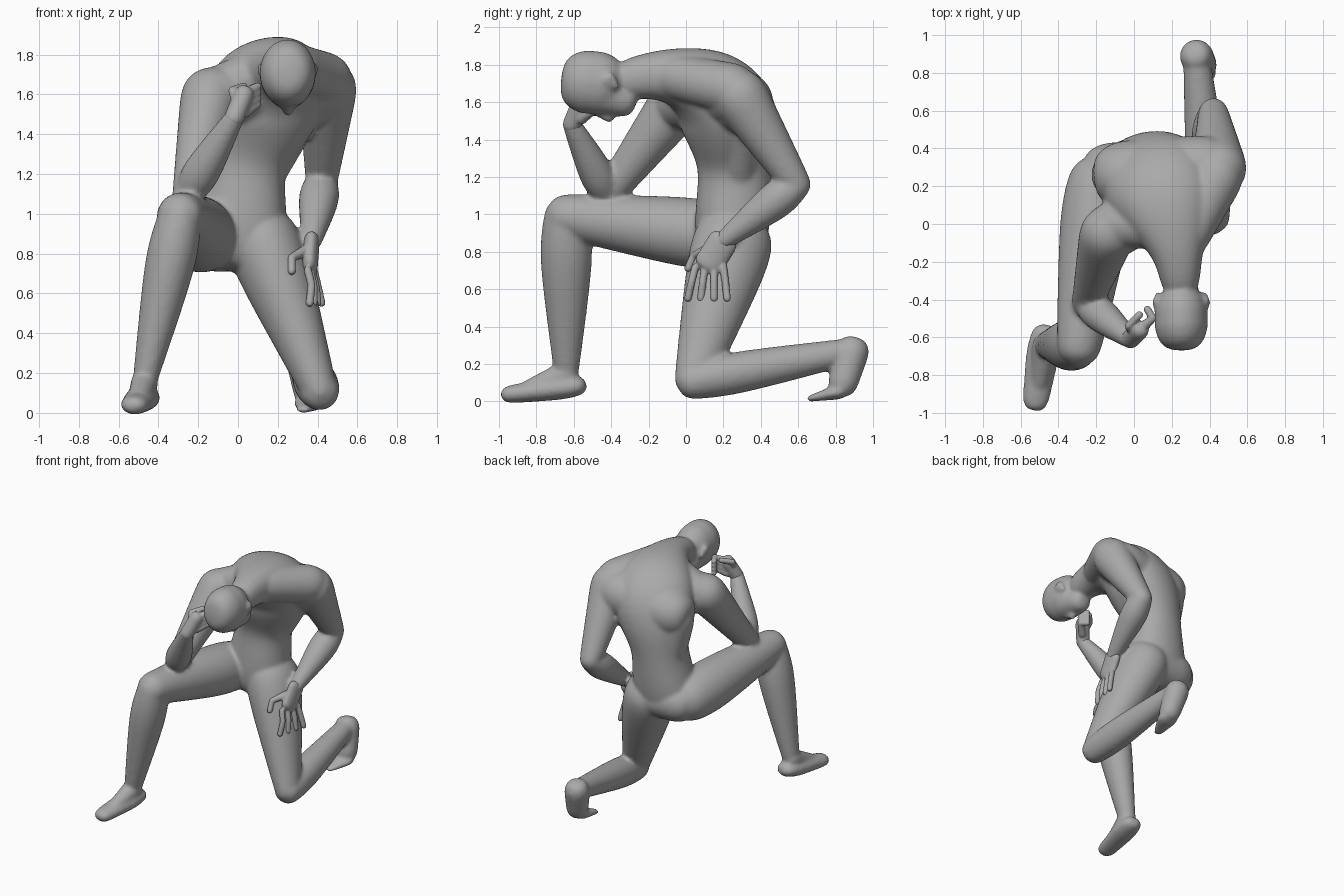
import bpy, bmesh
from math import cos, sin, pi, sqrt, radians, copysign
from mathutils import Vector

cube = bpy.data.objects.get("Cube")
if cube:
    bpy.data.objects.remove(cube, do_unlink=True)

clay = bpy.data.materials.new("grey clay")
clay.use_nodes = True
GREY = (.4, .4, .4, 1)
clay.diffuse_color = GREY
clay.node_tree.nodes["Principled BSDF"].inputs["Base Color"].default_value = GREY

SIDES = 12
STEPS = 5
ROUNDING = 1.05  # makes up for the shrinkage of subdivision


def point(x, y, z):
    return Vector((x, y, z))


def loft(bm, stations, power=1):
    """Closed tube through (centre, half width, half depth, turn) stations."""
    rings = []
    last = len(stations) - 1
    for i, (centre, width, depth, turn) in enumerate(stations):
        before = stations[max(i - 1, 0)][0]
        after = stations[min(i + 1, last)][0]
        along = (after - before).normalized()
        side = point(cos(radians(turn)), sin(radians(turn)), 0)
        side = (side - along * side.dot(along)).normalized()
        deep = along.cross(side)
        ring = []
        for k in range(SIDES):
            angle = 2 * pi * k / SIDES
            across = copysign(abs(cos(angle)) ** power, cos(angle))
            through = copysign(abs(sin(angle)) ** power, sin(angle))
            offset = side * across * width + deep * through * depth
            ring.append(bm.verts.new(centre + offset * ROUNDING))
        rings.append(ring)
    for lower, upper in zip(rings, rings[1:]):
        for k in range(SIDES):
            n = (k + 1) % SIDES
            bm.faces.new((lower[k], lower[n], upper[n], upper[k]))
    bm.faces.new(rings[0][::-1])
    bm.faces.new(rings[-1])


def limb(bm, start, end, start_radius, end_radius, bulge=0, flat=1):
    """Tapered segment with domed ends and a muscle swelling near its start."""
    along = (end - start).normalized()
    profile = []
    for angle in (pi / 3, pi / 6):
        profile.append((start - along * start_radius * sin(angle), start_radius * cos(angle)))
    for i in range(STEPS + 1):
        t = i / STEPS
        radius = start_radius + (end_radius - start_radius) * t
        profile.append((start.lerp(end, t), radius + bulge * sin(pi * sqrt(t))))
    for angle in (pi / 6, pi / 3):
        profile.append((end + along * end_radius * sin(angle), end_radius * cos(angle)))
    loft(bm, [(centre, radius, radius * flat, 0) for centre, radius in profile])


def finish(name, bm, voxel, smoothing):
    """Fuse the overlapping segments into one smooth skin."""
    bmesh.ops.recalc_face_normals(bm, faces=bm.faces)
    mesh = bpy.data.meshes.new(name)
    bm.to_mesh(mesh)
    bm.free()
    mesh.materials.append(clay)
    obj = bpy.data.objects.new(name, mesh)
    bpy.context.collection.objects.link(obj)
    rounder = obj.modifiers.new("round", "SUBSURF")
    rounder.levels = rounder.render_levels = 2
    fuse = obj.modifiers.new("fuse", "REMESH")
    fuse.mode = "VOXEL"
    fuse.voxel_size = voxel
    fuse.use_smooth_shade = True
    soften = obj.modifiers.new("soften", "SMOOTH")
    soften.factor = .5
    soften.iterations = smoothing


body = bmesh.new()

# torso, curling forward and turning into the neck
loft(body, [
    (point(-.02, .22, .7), .18, .13, 0),
    (point(0, .24, .86), .25, .2, 0),
    (point(.03, .26, 1.1), .21, .2, 0),
    (point(.04, .27, 1.25), .19, .2, 10),
    (point(.08, .26, 1.4), .25, .24, 20),
    (point(.13, .22, 1.57), .31, .26, 25),
    (point(.17, .12, 1.68), .29, .23, 25),
    (point(.21, -.03, 1.74), .2, .16, 20),
    (point(.24, -.2, 1.75), .11, .12, 0),
    (point(.25, -.4, 1.7), .1, .1, 0),
], power=.9)

# bowed head with the face turned down
brow = point(.25, -.48, 1.66)
chin = point(.25, -.34, 1.61)
limb(body, point(.25, -.55, 1.71), point(.25, -.45, 1.7), .14, .14, flat=1.2)
limb(body, brow, chin, .13, .09)
limb(body, point(.25, -.47, 1.54), point(.25, -.41, 1.52), .02, .03)
for side in (-1, 1):
    ear = point(.25 + side * .135, -.42, 1.73)
    lobe = point(-side * .01, .05, -.05)
    limb(body, ear, ear + lobe, .02, .01, flat=2)

# shoulders and arms
left_shoulder = point(.45, .29, 1.63)
left_elbow = point(.42, .59, 1.16)
left_wrist = point(.37, .2, .86)
limb(body, left_shoulder, left_elbow, .15, .08)
limb(body, left_elbow, left_wrist, .08, .05, bulge=.03)

right_shoulder = point(-.14, -.05, 1.59)
right_elbow = point(-.25, -.42, 1.1)
right_wrist = point(-.02, -.61, 1.48)
limb(body, right_shoulder, right_elbow, .15, .08)
limb(body, right_elbow, right_wrist, .07, .05, bulge=.03)
limb(body, left_shoulder, right_shoulder, .15, .15)

# trapezius, shoulder blades, flanks and seat
limb(body, point(.27, -.08, 1.74), point(.44, .25, 1.67), .12, .14)
limb(body, point(.17, 0, 1.73), point(-.1, 0, 1.61), .13, .13)
limb(body, point(.38, .3, 1.6), point(-.06, .26, 1.54), .17, .18)
limb(body, point(.32, .3, 1.55), point(.12, .28, 1.15), .12, .09)
limb(body, point(-.1, .26, 1.5), point(-.03, .28, 1.15), .13, .12)
limb(body, point(.12, .29, .86), point(-.14, .28, .86), .15, .15)

# raised leg, planted in front
right_hip = point(-.18, .2, .88)
right_knee = point(-.29, -.64, .99)
right_ankle = point(-.47, -.64, .15)
limb(body, right_hip, right_knee, .18, .12, bulge=.02)
limb(body, right_knee, right_ankle, .11, .06, bulge=.03, flat=1.1)
limb(body, point(-.47, -.6, .08), point(-.52, -.93, .04), .08, .07, bulge=.01, flat=.7)
limb(body, right_ankle, point(-.5, -.85, .06), .07, .05)

# kneeling leg, knee on the ground and toes tucked under
left_hip = point(.13, .25, .85)
left_knee = point(.41, .04, .11)
left_heel = point(.33, .89, .27)
left_ball = point(.36, .84, .1)
limb(body, left_hip, left_knee, .19, .09, bulge=.01, flat=1.15)
limb(body, left_knee, left_heel, .1, .07, bulge=.02)
limb(body, left_heel, left_ball, .09, .08)
limb(body, left_ball - point(0, .03, .05), point(.33, .68, .02), .08, .04, flat=.5)
finish("body", body, .013, 8)

# left hand, draped over the thigh with spread fingers
hand = bmesh.new()
limb(hand, left_wrist, point(.36, .12, .73), .04, .04, flat=2)
for i in range(4):
    knuckle = point(.35 + .01 * i, .05 + .05 * i, .72)
    bend = point(.37 + .01 * i, .03 + .06 * i, .64)
    tip = point(.36 + .02 * i, .01 + .07 * i, .55)
    limb(hand, knuckle, bend, .02, .02)
    limb(hand, bend, tip, .02, .02)
thumb = point(.27, .04, .78)
limb(hand, point(.35, .13, .82), thumb, .03, .02)
limb(hand, thumb, point(.27, .01, .71), .02, .02)
finish("left_hand", hand, .007, 4)

# right hand, a loose fist against the face
fist = bmesh.new()
palm = point(.03, -.56, 1.6)
limb(fist, right_wrist, palm, .05, .05)
for i in range(4):
    drop = point(0, 0, -.03 * i)
    middle = point(.1, -.5, 1.64) + drop
    limb(fist, palm + drop, middle, .03, .02)
    limb(fist, middle, point(.07, -.45, 1.63) + drop, .02, .02)
thumb = point(-.03, -.54, 1.62)
limb(fist, right_wrist.lerp(palm, .5), thumb, .03, .02)
limb(fist, thumb, point(.03, -.48, 1.64), .02, .02)
finish("right_hand", fist, .007, 4)
